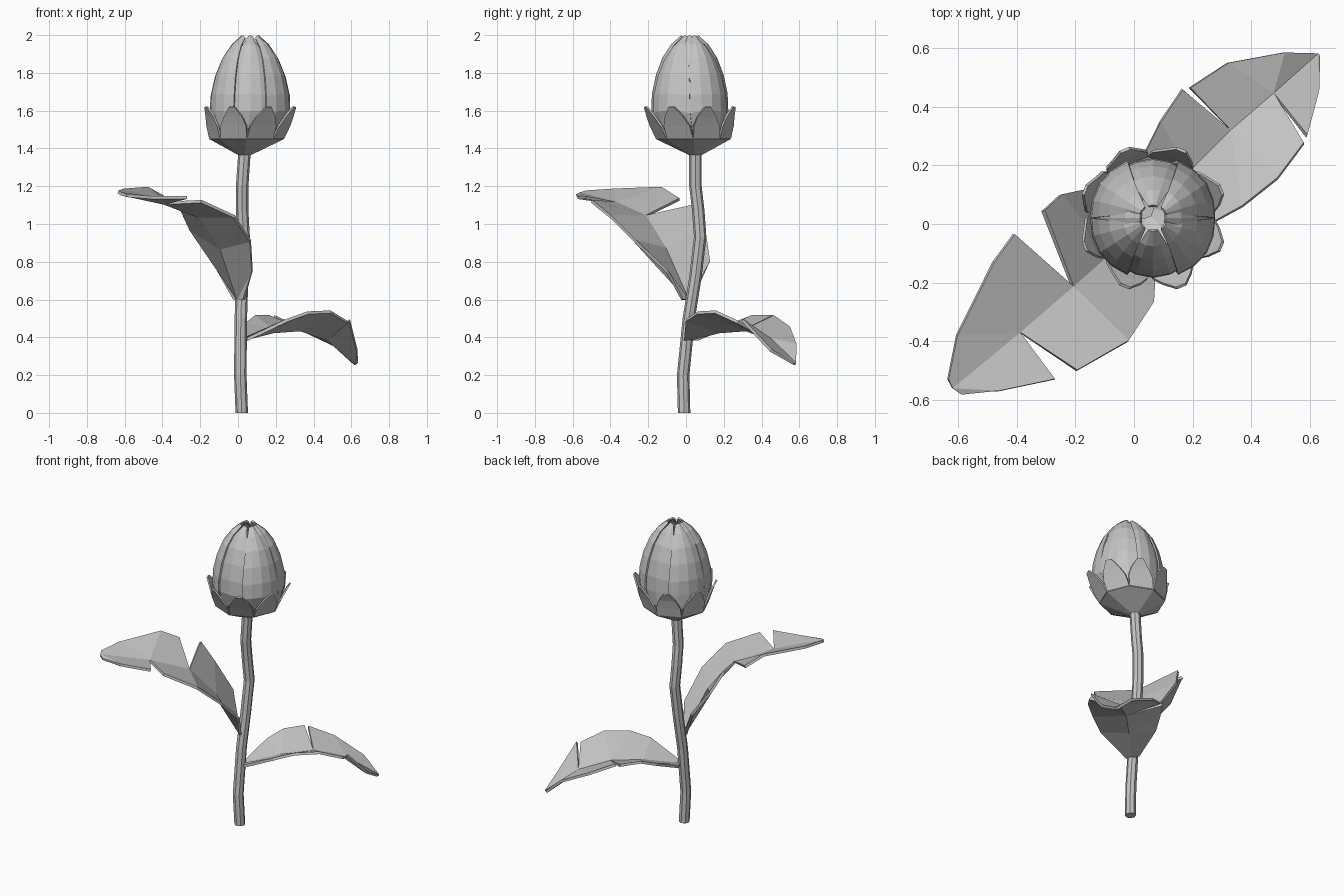
import bpy
import bmesh
from math import cos, sin, radians
from mathutils import Vector

cube = bpy.data.objects.get("Cube")
if cube:
    bpy.data.objects.remove(cube)

grey = bpy.data.materials.new("plain_grey")
grey.use_nodes = True
colour = (0.55, 0.55, 0.55, 1)
grey.diffuse_color = colour
grey.node_tree.nodes["Principled BSDF"].inputs["Base Color"].default_value = colour


def add_strips(bm, rows, closed=False):
    """Bridge neighbouring rows of points with quads."""
    grid = [[bm.verts.new(p) for p in row] for row in rows]
    for low, high in zip(grid, grid[1:]):
        count = len(low)
        for i in range(count if closed else count - 1):
            j = (i + 1) % count
            bm.faces.new((low[i], low[j], high[j], high[i]))
    return grid


def finish(name, bm, thickness=0, offset=0):
    bmesh.ops.remove_doubles(bm, verts=bm.verts, dist=0.0005)
    bmesh.ops.recalc_face_normals(bm, faces=bm.faces)
    mesh = bpy.data.meshes.new(name)
    bm.to_mesh(mesh)
    bm.free()
    mesh.materials.append(grey)
    obj = bpy.data.objects.new(name, mesh)
    bpy.context.collection.objects.link(obj)
    if thickness:
        solid = obj.modifiers.new("thickness", "SOLIDIFY")
        solid.thickness = thickness
        solid.offset = offset
    return obj


def flower_point(angle, radius, z):
    """Point around the flower axis, which leans a little near its base."""
    lean = min(1, max(0, (z - 1.37) / 0.23)) * 0.03
    a = radians(angle)
    return Vector((0.035 + lean + radius * cos(a), 0.05 - lean + radius * sin(a), z))


# Stem: an eight-sided tube along a gently bent path
path = [(0.02, -0.01, 0), (0.012, -0.015, 0.2), (0.015, 0.015, 0.5), (0.022, 0.05, 0.72),
        (0.03, 0.075, 0.93), (0.022, 0.065, 1.07), (0.022, 0.05, 1.2), (0.035, 0.05, 1.39)]
bm = bmesh.new()
rings = [[Vector(c) + Vector((cos(radians(45 * i)), sin(radians(45 * i)), 0)) * 0.033
          for i in range(8)] for c in path]
grid = add_strips(bm, rings, closed=True)
bm.faces.new(grid[0])
bm.faces.new(grid[-1])
finish("stem", bm)

# Calyx cup: a shallow octagonal cone under the flower
bm = bmesh.new()
cup = [(0.03, 1.37), (0.195, 1.455)]
add_strips(bm, [[flower_point(45 * i, r, z) for i in range(8)] for r, z in cup], closed=True)
finish("calyx_cup", bm, 0.012)

# Sepals: eight pointed flaps that flare out from the cup rim
sepal_rows = [(0.195, 1.455, 22.5), (0.218, 1.52, 20), (0.232, 1.57, 13), (0.252, 1.62, 4)]
for n in range(8):
    bm = bmesh.new()
    middle = 45 * n + 22.5
    add_strips(bm, [[flower_point(middle + side * half, r, z) for side in (-1, 1)]
                    for r, z, half in sepal_rows])
    finish(f"sepal_{n + 1}", bm, 0.01)

# Petals: four wide outer ones, four narrower inner ones between them
profile = [(0.15, 1.45, 1), (0.195, 1.51, 1), (0.214, 1.6, 1), (0.21, 1.69, 1),
           (0.187, 1.79, 0.97), (0.15, 1.88, 0.92), (0.1, 1.95, 0.82), (0.045, 1.995, 0.6)]


def petal(name, middle, half, scale):
    bm = bmesh.new()
    rows = []
    for r, z, width in profile:
        rows.append([flower_point(middle + u * half * width / 2,
                                  r * scale * (1 - 0.012 * abs(u)), z - 0.003 * u * u)
                     for u in range(-2, 3)])
    add_strips(bm, rows)
    finish(name, bm, 0.01)


for n, middle in enumerate((33, 147, 213, 327)):
    petal(f"outer_petal_{n + 1}", middle, 33, 1)
for n in range(4):
    petal(f"inner_petal_{n + 1}", 90 * n, 34, 0.93)


# Leaves: each half is cut by a slit, so it is built from two pieces
def leaf(name, spine, pieces):
    bm = bmesh.new()
    for ribs, edge in pieces:
        add_strips(bm, [[spine[i] for i in ribs], edge])
    finish(name, bm, 0.016)


leaf("lower_leaf",
     [(0.03, 0.02, 0.39), (0.19, 0.18, 0.43), (0.33, 0.32, 0.44),
      (0.475, 0.445, 0.39), (0.625, 0.58, 0.26)],
     [((0, 1, 1, 2), [(0.01, 0.06, 0.39), (0.04, 0.25, 0.47), (0.09, 0.35, 0.51),
                      (0.165, 0.46, 0.51)]),
      ((2, 3, 3, 4), [(0.19, 0.465, 0.51), (0.32, 0.55, 0.45), (0.51, 0.585, 0.36),
                      (0.62, 0.58, 0.26)]),
      ((0, 1, 2, 2, 3), [(0.05, -0.01, 0.39), (0.26, 0, 0.49), (0.37, 0.06, 0.53),
                         (0.49, 0.155, 0.535), (0.58, 0.275, 0.48)]),
      ((3, 4, 4), [(0.59, 0.3, 0.49), (0.63, 0.45, 0.33), (0.63, 0.57, 0.26)])])

leaf("upper_leaf",
     [(0, 0.01, 0.6), (-0.09, -0.11, 0.87), (-0.21, -0.215, 1.04),
      (-0.39, -0.37, 1.11), (-0.62, -0.56, 1.16)],
     [((0, 0, 1, 2), [(-0.02, 0.03, 0.6), (-0.13, 0.125, 0.8), (-0.25, 0.1, 0.97),
                      (-0.31, 0.045, 1.1)]),
      ((2, 3, 3, 4), [(-0.41, -0.035, 1.13), (-0.48, -0.13, 1.19), (-0.605, -0.38, 1.18),
                      (-0.635, -0.53, 1.17)]),
      ((0, 0, 1, 2, 3), [(0.03, -0.02, 0.6), (0.075, -0.1, 0.75), (0.065, -0.27, 0.91),
                         (-0.02, -0.4, 1.04), (-0.195, -0.5, 1.12)]),
      ((3, 4, 4), [(-0.27, -0.53, 1.14), (-0.46, -0.57, 1.14), (-0.59, -0.58, 1.15)])])
